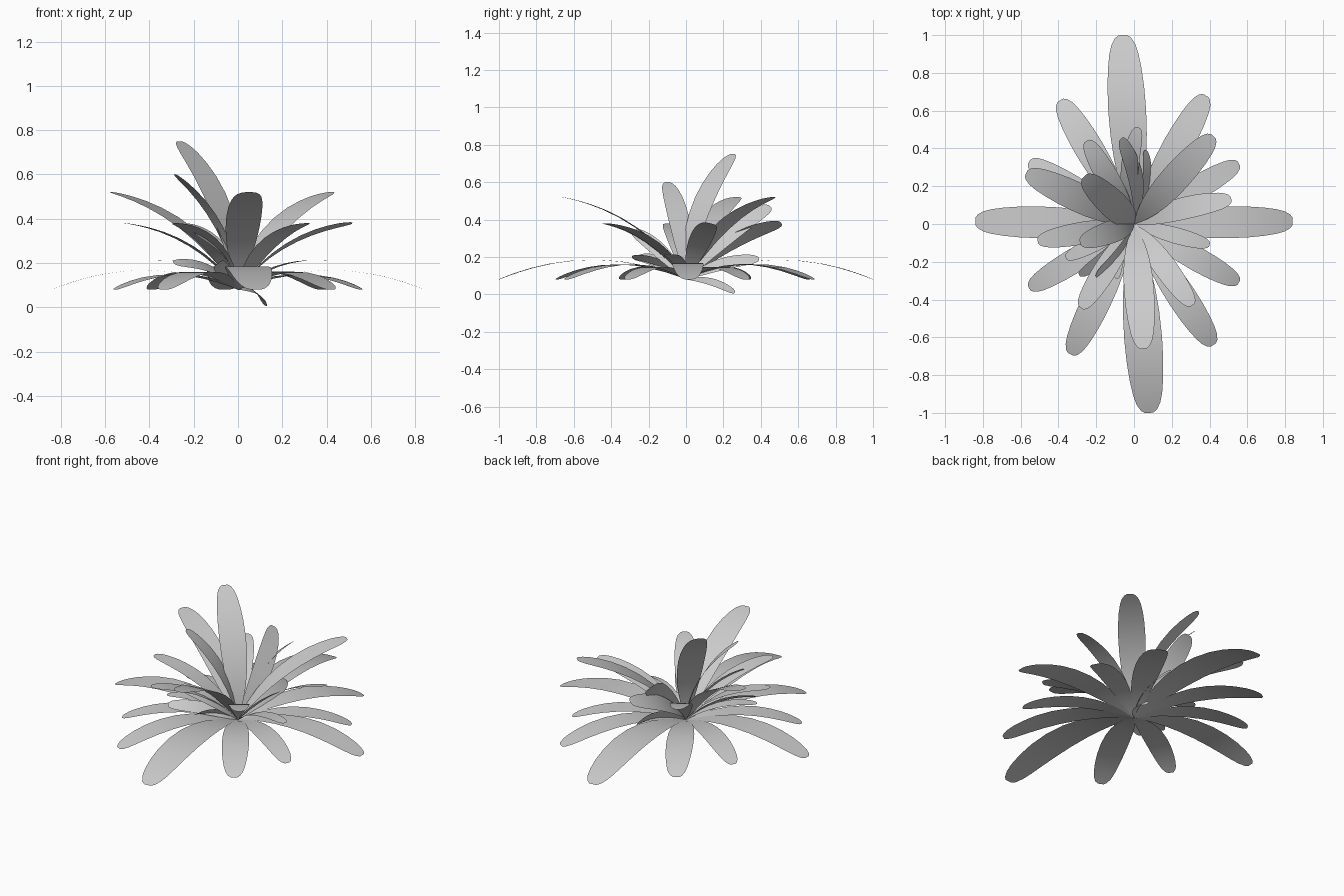
import bpy, bmesh, math
from mathutils import Vector

cube = bpy.data.objects.get("Cube")
if cube:
    bpy.data.objects.remove(cube)

grey = bpy.data.materials.new("leaf_grey")
grey.use_nodes = True
COLOUR = (0.6, 0.6, 0.6, 1)
grey.diffuse_color = COLOUR
grey.node_tree.nodes["Principled BSDF"].inputs["Base Color"].default_value = COLOUR

BASE = Vector((0, 0, 0.08))
# Blade outline: position along the leaf, half width (both per unit of length)
OUTLINE = [(0, .003), (.06, .02), (.14, .045), (.24, .068), (.35, .085), (.47, .096), (.6, .1),
           (.72, .097), (.82, .089), (.9, .077), (.95, .063), (.985, .043), (1, .022)]


def leaf(name, tip, roll=0):
    """Thin arched blade from the crown to the tip, rolled about its own length."""
    chord = Vector(tip) - BASE
    length = chord.length
    d = chord.normalized()
    side = d.cross(Vector((0, 0, 1))).normalized()
    up = side.cross(d)
    r = math.radians(roll)
    side, up = side * math.cos(r) - up * math.sin(r), up * math.cos(r) + side * math.sin(r)
    bm = bmesh.new()
    rows = []
    for t, w in OUTLINE:
        centre = BASE + chord * t + up * (0.42 * length * t * (1 - t))
        rows.append([bm.verts.new(centre + side * (w * length * k)) for k in (-1, 0, 1)])
    for a, b in zip(rows, rows[1:]):
        for i in (0, 1):
            bm.faces.new((a[i], a[i + 1], b[i + 1], b[i]))
    mesh = bpy.data.meshes.new(name)
    bm.to_mesh(mesh)
    bm.free()
    mesh.materials.append(grey)
    mesh.shade_smooth()
    bpy.context.collection.objects.link(bpy.data.objects.new(name, mesh))


# Low spreading ring, tips back at crown height
for i, (x, y) in enumerate([(-.06, 1), (.38, .68), (.555, .32), (.84, .015), (.555, -.31), (.42, -.64),
                            (.08, -1), (-.335, -.69), (-.555, -.34), (-.84, .015), (-.555, .33), (-.39, .655)]):
    leaf(f"outer_leaf_{i + 1}", (x, y, .08))

# Raised leaves
for i, (tip, roll) in enumerate([
        ((.42, .465, .52), 0), ((-.57, .27, .52), 0), ((.05, -.66, .52), 0),
        ((.515, .13, .38), -15), ((.31, -.43, .38), 0), ((-.28, -.445, .38), 0),
        ((-.51, -.09, .38), 0), ((-.25, .44, .38), 0), ((.025, .51, .38), -40),
        ((-.07, .45, .47), 50)]):
    leaf(f"middle_leaf_{i + 1}", tip, roll)

# Tall leaves
leaf("tall_leaf_back", (-.265, .25, .75), 0)
leaf("tall_leaf_front", (-.285, -.1, .6), 0)

# Short leaves around the crown, one of them hanging
for i, (tip, roll) in enumerate([
        ((.4, -.11, .21), 0), ((-.36, -.18, .21), 0), ((.06, .39, .19), 55),
        ((-.2, -.28, .34), -45), ((-.29, -.27, .2), -35), ((-.09, -.29, .2), 40)]):
    leaf(f"short_leaf_{i + 1}", tip, roll)
leaf("hanging_leaf", (.12, .26, .01), 35)
